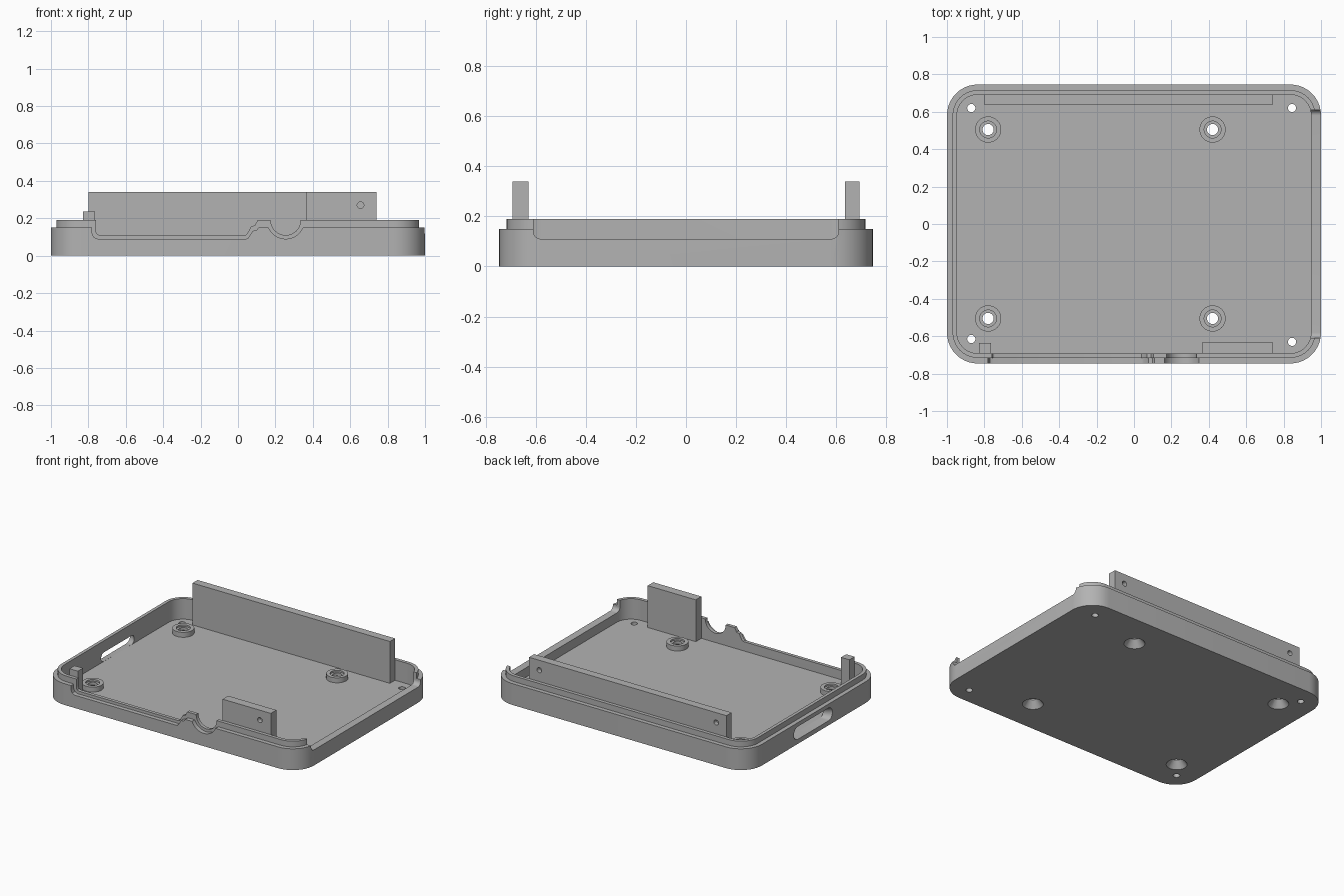
import bpy, bmesh, math
from mathutils import Vector

cube = bpy.data.objects.get("Cube")
if cube:
    bpy.data.objects.remove(cube, do_unlink=True)

grey = bpy.data.materials.new("matte_grey")
grey.use_nodes = True
grey.diffuse_color = (0.45, 0.45, 0.45, 1)
grey.node_tree.nodes["Principled BSDF"].inputs["Base Color"].default_value = (0.45, 0.45, 0.45, 1)


# ---- outlines -------------------------------------------------------------
def rounded_rect(hw, hh, r, cx=0.0, cy=0.0, steps=10):
    pts = []
    for k, (sx, sy) in enumerate([(1, 1), (-1, 1), (-1, -1), (1, -1)]):
        for i in range(steps + 1):
            a = math.radians(90 * (k + i / steps))
            pts.append((cx + sx * (hw - r) + r * math.cos(a),
                        cy + sy * (hh - r) + r * math.sin(a)))
    return pts


def circle(r, cx, cy, n=32):
    return [(cx + r * math.cos(math.tau * i / n), cy + r * math.sin(math.tau * i / n))
            for i in range(n)]


# ---- solids ---------------------------------------------------------------
def loft(name, ring_a, a, ring_b, b, axis="z"):
    """Solid between two matching outlines lying at a and b along an axis."""
    place = {"x": lambda p, d: Vector((d, p[0], p[1])),
             "y": lambda p, d: Vector((p[0], d, p[1])),
             "z": lambda p, d: Vector((p[0], p[1], d))}[axis]
    bm = bmesh.new()
    low = [bm.verts.new(place(p, a)) for p in ring_a]
    high = [bm.verts.new(place(p, b)) for p in ring_b]
    bm.faces.new(low)
    bm.faces.new(high)
    n = len(low)
    for i in range(n):
        j = (i + 1) % n
        bm.faces.new((low[i], low[j], high[j], high[i]))
    bmesh.ops.recalc_face_normals(bm, faces=bm.faces)
    mesh = bpy.data.meshes.new(name)
    bm.to_mesh(mesh)
    bm.free()
    mesh.materials.append(grey)
    ob = bpy.data.objects.new(name, mesh)
    bpy.context.collection.objects.link(ob)
    return ob


def prism(name, ring, a, b, axis="z"):
    return loft(name, ring, a, ring, b, axis)


def block(name, x0, x1, y0, y1, z0, z1):
    return prism(name, [(x0, y0), (x1, y0), (x1, y1), (x0, y1)], z0, z1)


def combine(target, other, operation):
    mod = target.modifiers.new(operation.lower(), "BOOLEAN")
    mod.operation = operation
    mod.solver = "EXACT"
    mod.object = other
    bpy.context.view_layer.objects.active = target
    bpy.ops.object.modifier_apply(modifier=mod.name)
    bpy.data.objects.remove(other, do_unlink=True)


def cut(target, other):
    combine(target, other, "DIFFERENCE")


def smooth(ob):
    bpy.ops.object.select_all(action="DESELECT")
    ob.select_set(True)
    bpy.context.view_layer.objects.active = ob
    bpy.ops.object.shade_smooth_by_angle(angle=math.radians(30))


# ---- tray with stepped rim ------------------------------------------------
FLOOR, SHOULDER, RIM = 0.045, 0.15, 0.19
LIP_Y, IN_Y = -0.716, -0.692

tray = prism("tray", rounded_rect(1, 0.746, 0.165), 0, SHOULDER)
combine(tray, prism("lip", rounded_rect(0.97, -LIP_Y, 0.135), 0.02, RIM), "UNION")
cut(tray, prism("cavity", rounded_rect(0.947, -IN_Y, 0.112), FLOOR, 0.4))

# lowered side wall
cut(tray, prism("side_notch", rounded_rect(0.61, 0.2, 0.03, 0, 0.31), 0.9, 1.1, "x"))

# front wall opening: the shoulder and the lip follow parallel outlines
shoulder_line = [(-0.78, 0.3), (-0.78, 0.12), (-0.771, 0.099), (-0.75, 0.09), (0.045, 0.09),
                 (0.055, 0.096), (0.078, 0.132), (0.1, 0.137), (0.11, 0.15), (0.11, 0.3)]
lip_line = [(-0.76, 0.3), (-0.76, 0.13), (-0.754, 0.116), (-0.74, 0.11), (0.04, 0.11),
            (0.048, 0.116), (0.07, 0.156), (0.09, 0.162), (0.105, 0.19), (0.105, 0.3)]
for line, radius, y0, y1 in ((shoulder_line, 0.1, -0.8, LIP_Y), (lip_line, 0.08, LIP_Y, -0.66)):
    cut(tray, prism("front_opening", line, y0, y1, "y"))
    cut(tray, prism("cable_arch", circle(radius, 0.255, RIM, 48), y0, y1, "y"))

# flared card slot in the other side wall
cut(tray, loft("card_slot", rounded_rect(0.215, 0.045, 0.044, 0.012, 0.077), -1.001,
               rounded_rect(0.18, 0.03, 0.029, 0.012, 0.077), -0.94, "x"))

# screw bosses, countersunk from below
for x in (-0.78, 0.42):
    for y in (-0.505, 0.505):
        combine(tray, prism("boss", circle(0.07, x, y), 0.02, 0.08), "UNION")
        cut(tray, prism("boss_recess", circle(0.045, x, y), 0.068, 0.1))
        cut(tray, prism("boss_hole", circle(0.03, x, y), -0.1, 0.2))
        cut(tray, loft("countersink", circle(0.068, x, y), -0.001, circle(0.029, x, y), 0.05))

# small corner holes
for x, y in ((-0.87, 0.62), (0.845, 0.62), (-0.87, -0.615), (0.845, -0.63)):
    cut(tray, prism("corner_hole", circle(0.022, x, y, 20), -0.1, 0.1))
smooth(tray)

# ---- upright plates with blind holes on their outer faces -----------------
back_plate = block("back_plate", -0.8, 0.74, 0.635, 0.692, FLOOR, 0.34)
front_plate = block("front_plate", 0.365, 0.74, IN_Y, -0.63, FLOOR, 0.34)
for plate, x, y0, y1 in ((back_plate, 0.66, 0.66, 0.8), (back_plate, -0.72, 0.66, 0.8),
                         (front_plate, 0.655, -0.8, -0.66)):
    cut(plate, prism("plate_hole", circle(0.018, x, 0.27, 20), y0, y1, "y"))
smooth(back_plate)
smooth(front_plate)

# ---- small locating post --------------------------------------------------
block("locating_post", -0.83, -0.765, IN_Y, -0.635, FLOOR, 0.235)
